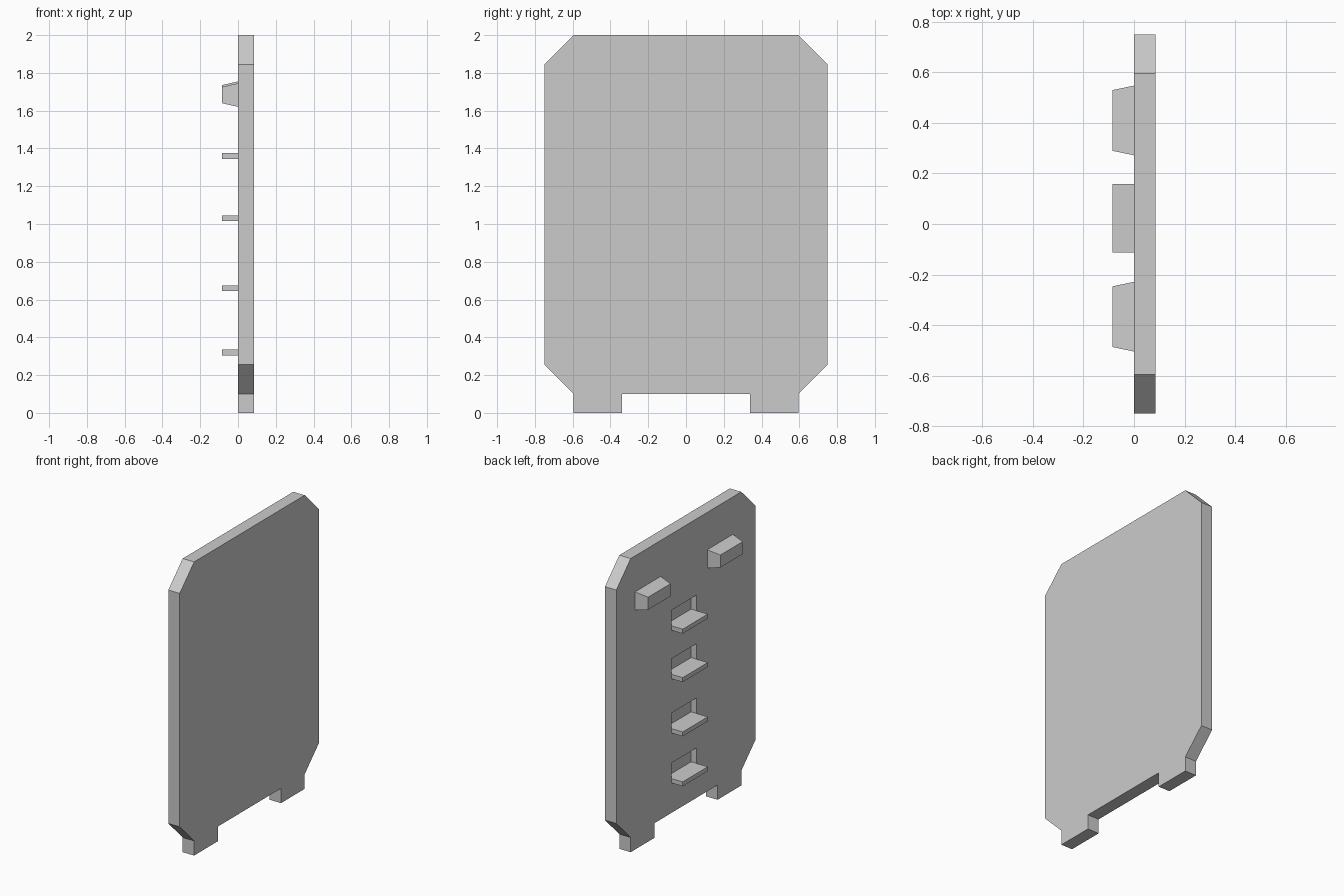
import bpy, bmesh

cube = bpy.data.objects.get("Cube")
if cube:
    bpy.data.objects.remove(cube, do_unlink=True)

grey = bpy.data.materials.new("plain_grey")
grey.use_nodes = True
grey.diffuse_color = (0.6, 0.6, 0.6, 1)
grey.node_tree.nodes["Principled BSDF"].inputs["Base Color"].default_value = (0.6, 0.6, 0.6, 1)


def loft(name, x0, outline0, x1, outline1):
    """Solid between two matching (y, z) outlines at x0 and x1."""
    bm = bmesh.new()
    a = [bm.verts.new((x0, y, z)) for y, z in outline0]
    b = [bm.verts.new((x1, y, z)) for y, z in outline1]
    bm.faces.new(a)
    bm.faces.new(b)
    for i in range(len(a)):
        j = (i + 1) % len(a)
        bm.faces.new((a[i], a[j], b[j], b[i]))
    bmesh.ops.recalc_face_normals(bm, faces=bm.faces)
    mesh = bpy.data.meshes.new(name)
    bm.to_mesh(mesh)
    bm.free()
    mesh.materials.append(grey)
    obj = bpy.data.objects.new(name, mesh)
    bpy.context.collection.objects.link(obj)
    return obj


def rect(y0, y1, z0, z1):
    return [(y0, z0), (y1, z0), (y1, z1), (y0, z1)]


FACE, EDGE, DEPTH = 0.0, 0.086, 0.04

# Panel with chamfered corners and two feet, mirrored half outline
half = [(0.34, 0.1), (0.34, 0), (0.595, 0), (0.595, 0.1),
        (0.75, 0.255), (0.75, 1.845), (0.595, 2)]
outline = half + [(-y, z) for y, z in reversed(half)]
panel = loft("panel", FACE, outline, EDGE, outline)

# Shelves, each with a shallow recess above it
for i, z in enumerate((0.305, 0.645, 1.015, 1.345), 1):
    top = z + 0.03
    slot = rect(-0.112, 0.158, top, top + 0.105)
    cutter = loft(f"recess_cutter_{i}", FACE - 0.05, slot, DEPTH, slot)
    cutter.hide_render = True
    cutter.hide_set(True)
    cut = panel.modifiers.new(f"recess_{i}", 'BOOLEAN')
    cut.operation = 'DIFFERENCE'
    cut.solver = 'EXACT'
    cut.object = cutter
    shelf = rect(-0.112, 0.158, z, top)
    loft(f"shelf_{i}", -EDGE, shelf, FACE, shelf)

# Bake the recesses into the panel and drop the cutters
bpy.context.view_layer.update()
baked = bpy.data.meshes.new_from_object(panel.evaluated_get(bpy.context.evaluated_depsgraph_get()))
panel.modifiers.clear()
panel.data = baked
for obj in [o for o in bpy.data.objects if o.name.startswith("recess_cutter")]:
    bpy.data.objects.remove(obj, do_unlink=True)

# Two tapered blocks near the top
for name, y, z in (("front_block", -0.367, 1.62), ("rear_block", 0.41, 1.63)):
    loft(name, -EDGE, rect(y - 0.12, y + 0.12, z + 0.02, z + 0.105),
         FACE, rect(y - 0.138, y + 0.138, z, z + 0.125))
